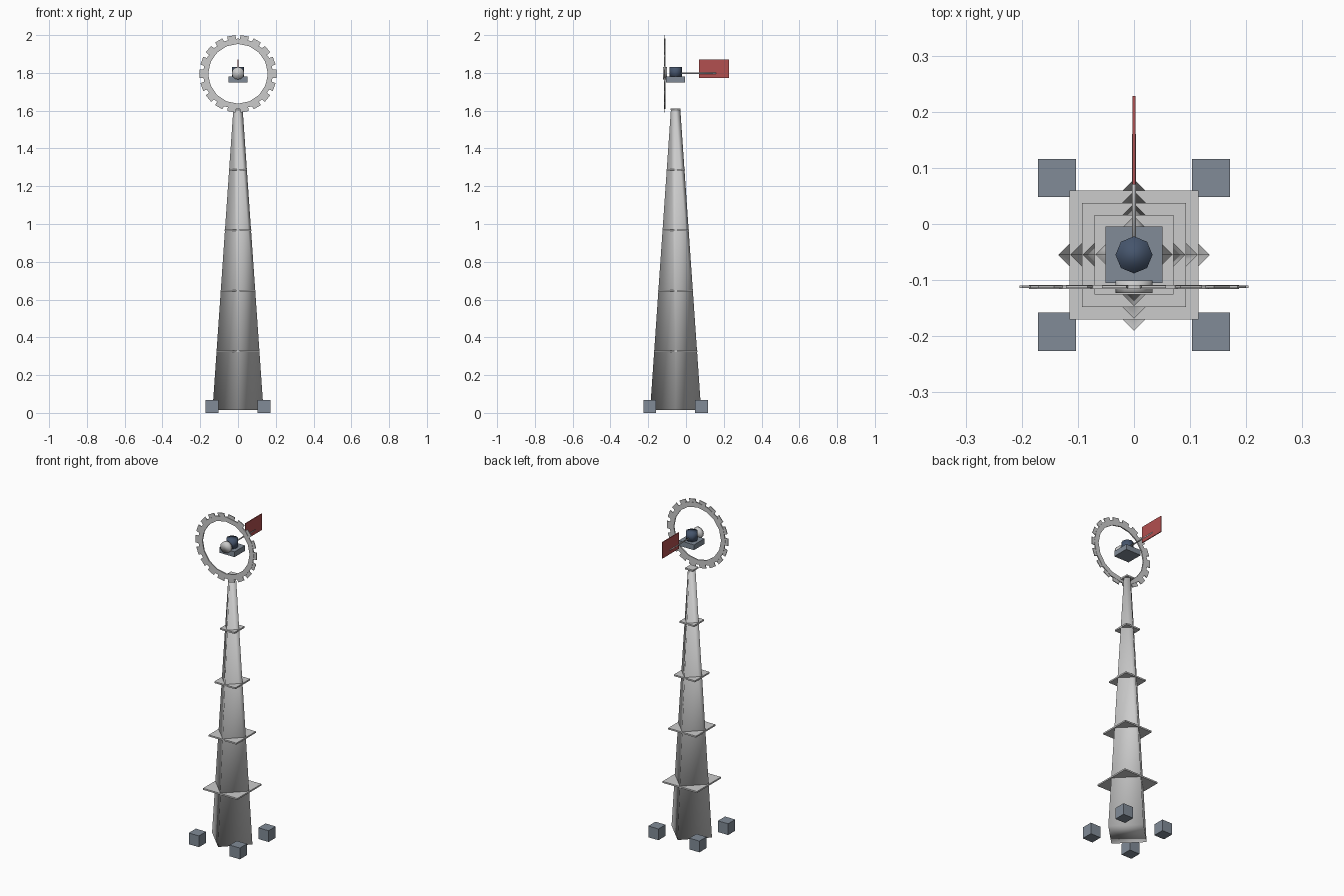
import bpy, bmesh
from math import cos, sin, pi
from mathutils import Matrix

if "Cube" in bpy.data.objects:
    bpy.data.objects.remove(bpy.data.objects["Cube"])

CY = -0.055                      # tower axis
HZ, WY = 1.795, -0.112           # rotor centre


def mat(name, c):
    m = bpy.data.materials.new(name)
    m.diffuse_color = (*c, 1)
    m.use_nodes = True
    m.node_tree.nodes["Principled BSDF"].inputs["Base Color"].default_value = m.diffuse_color
    return m


RED = mat("red", (0.45, 0.08, 0.08))
NAVY = mat("navy", (0.06, 0.09, 0.15))
SLATE = mat("slate", (0.22, 0.26, 0.31))


def finish(name, bm, m=None, smooth=False):
    bmesh.ops.recalc_face_normals(bm, faces=bm.faces[:])
    me = bpy.data.meshes.new(name)
    bm.to_mesh(me)
    bm.free()
    for p in me.polygons:
        p.use_smooth = smooth
    if m:
        me.materials.append(m)
    ob = bpy.data.objects.new(name, me)
    bpy.context.collection.objects.link(ob)
    return ob


def box(name, centre, size, m=None):
    bm = bmesh.new()
    bmesh.ops.create_cube(bm, size=1, matrix=Matrix.Translation(centre) @ Matrix.Diagonal((*size, 1)))
    return finish(name, bm, m)


def cone(name, centre, r1, r2, depth, sides, m=None, rot=Matrix(), smooth=True):
    bm = bmesh.new()
    bmesh.ops.create_cone(bm, cap_ends=True, segments=sides, radius1=r1, radius2=r2,
                          depth=depth, matrix=Matrix.Translation(centre) @ rot)
    return finish(name, bm, m, smooth)


# Four-sided tower, corners on the axes
Z0, Z1, R0, R1 = 0.015, 1.605, 0.135, 0.025
cone("tower", (0, CY, (Z0 + Z1) / 2), R0, R1, Z1 - Z0, 4)

# Square plates up the tower
for i in range(5):
    z = 0.33 + 0.32 * i
    w = 2 * (0.115 - 0.0222 * i)
    box(f"tower_plate_{i + 1}", (0, CY, z - 0.003), (w, w, 0.009))

# Feet
for sx in (-1, 1):
    for sy in (-1, 1):
        box("foot", (sx * 0.137, CY + sy * 0.137, 0.034), (0.068, 0.068, 0.068), SLATE)

# Head platform and gearbox
box("head_platform", (0, CY, 1.764), (0.101, 0.101, 0.032), SLATE)
cone("gearbox", (0, CY, 1.804), 0.033, 0.033, 0.054, 8, NAVY)

# Rotor hub
ALONG_Y = Matrix.Rotation(pi / 2, 4, 'X')
cone("rotor_hub", (0, WY, HZ + 0.003), 0.033, 0.033, 0.022, 12, None, ALONG_Y)

# Flat rotor ring
bm = bmesh.new()
N = 16
rings = []
for r, y in ((0.187, -0.0035), (0.187, 0.0035), (0.158, 0.0035), (0.158, -0.0035)):
    rings.append([bm.verts.new((r * cos(2 * pi * k / N), WY + y, HZ + r * sin(2 * pi * k / N)))
                  for k in range(N)])
for j in range(4):
    a, b = rings[j], rings[(j + 1) % 4]
    for k in range(N):
        bm.faces.new((a[k], a[(k + 1) % N], b[(k + 1) % N], b[k]))
finish("rotor_ring", bm)

# Blades around the ring
bm = bmesh.new()
for k in range(18):
    bmesh.ops.create_cube(bm, size=1, matrix=Matrix.Translation((0, WY, HZ))
                          @ Matrix.Rotation(2 * pi * k / 18, 4, 'Y')
                          @ Matrix.Translation((0.180, 0, 0))
                          @ Matrix.Diagonal((0.048, 0.004, 0.044, 1)))
finish("rotor_blades", bm)

# Tail boom and vane
cone("tail_boom", (0, 0.06, 1.798), 0.004, 0.004, 0.2, 8, None, ALONG_Y)
box("tail_vane", (0, 0.149, 1.822), (0.005, 0.158, 0.098), RED)
